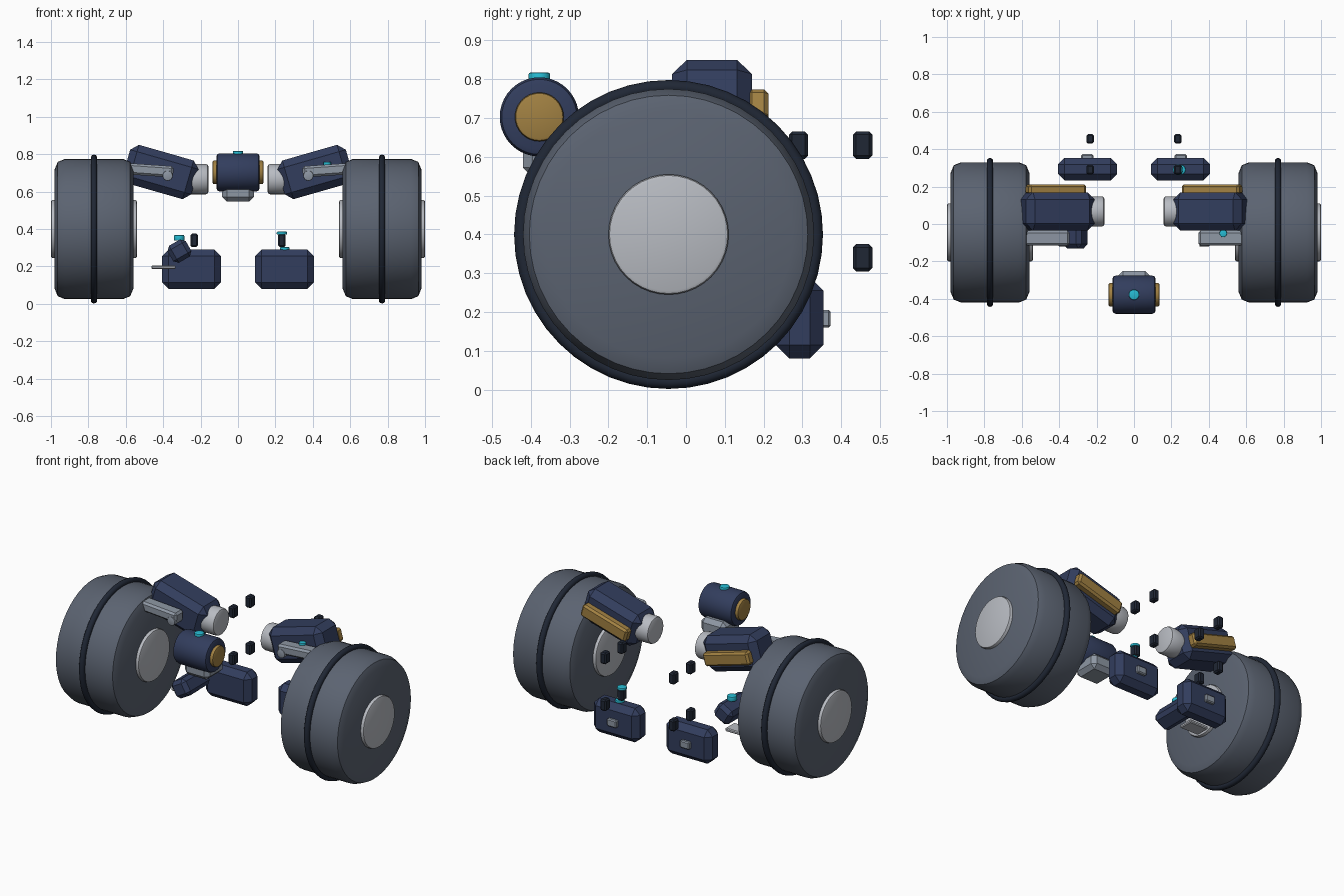
import bpy, bmesh
from math import radians, pi
from mathutils import Matrix, Vector

if "Cube" in bpy.data.objects:
    bpy.data.objects.remove(bpy.data.objects["Cube"])


def mat(name, rgb):
    m = bpy.data.materials.new(name)
    m.diffuse_color = (*rgb, 1)
    m.use_nodes = True
    m.node_tree.nodes["Principled BSDF"].inputs["Base Color"].default_value = m.diffuse_color
    return m


NAVY = mat("navy", (0.032, 0.047, 0.11))
SLATE = mat("slate", (0.105, 0.125, 0.165))
DARK = mat("dark", (0.014, 0.02, 0.035))
GOLD = mat("gold", (0.36, 0.22, 0.055))
CYAN = mat("cyan", (0.02, 0.5, 0.65))
LIGHT = mat("light_metal", (0.48, 0.5, 0.54))
STEEL = mat("steel", (0.27, 0.31, 0.37))


def finish(bm, name, m, loc, rot, smooth):
    me = bpy.data.meshes.new(name)
    bm.to_mesh(me)
    bm.free()
    ob = bpy.data.objects.new(name, me)
    bpy.context.collection.objects.link(ob)
    ob.location = loc
    ob.rotation_euler = rot
    me.materials.append(m)
    if smooth:
        bpy.ops.object.select_all(action='DESELECT')
        ob.select_set(True)
        bpy.context.view_layer.objects.active = ob
        bpy.ops.object.shade_smooth_by_angle(angle=radians(35))
    return ob


def box(name, size, loc, m, bevel=0.01, tilt=0):
    """Chamfered box, tilt in degrees about the y axis."""
    bm = bmesh.new()
    bmesh.ops.create_cube(bm, size=1, matrix=Matrix.Diagonal((*size, 1)))
    bmesh.ops.bevel(bm, geom=bm.edges[:], offset=bevel, segments=1,
                    affect='EDGES', profile=0.5)
    return finish(bm, name, m, loc, (0, radians(tilt), 0), False)


def cyl(name, r, length, loc, m, axis='Z', bevel=0.005, segs=32, bsegs=2):
    """Cylinder with rounded rims along the given axis."""
    bm = bmesh.new()
    bmesh.ops.create_cone(bm, cap_ends=True, segments=segs, radius1=r,
                          radius2=r, depth=length)
    rims = [e for e in bm.edges if abs(e.verts[0].co.z - e.verts[1].co.z) < 1e-5]
    bmesh.ops.bevel(bm, geom=rims, offset=bevel, segments=bsegs,
                    affect='EDGES', profile=0.5)
    rot = {'X': (0, pi / 2, 0), 'Y': (pi / 2, 0, 0), 'Z': (0, 0, 0)}[axis]
    return finish(bm, name, m, loc, rot, True)


for s, side in ((-1, "left"), (1, "right")):
    # Wheel: tyre, centre ridge, hub
    c = Vector((s * 0.77, -0.045, 0.4))
    cyl(side + "_tyre", 0.375, 0.42, c, SLATE, 'X', 0.055, 48)
    cyl(side + "_hub", 0.155, 0.46, c, LIGHT, 'X', 0.01, 40)
    bpy.ops.mesh.primitive_torus_add(major_radius=0.38, minor_radius=0.018,
                                     major_segments=48, minor_segments=10,
                                     location=c, rotation=(0, pi / 2, 0))
    ridge = bpy.context.object
    ridge.name = side + "_tyre_ridge"
    ridge.data.materials.append(DARK)
    bpy.ops.object.shade_smooth()

    # Tilted shoulder with joint, rear bar and front rail
    box(side + "_shoulder", (0.38, 0.205, 0.215), (s * 0.413, 0.067, 0.705),
        NAVY, 0.038, -16 * s)
    cyl(side + "_shoulder_joint", 0.081, 0.12, (s * 0.218, 0.067, 0.667),
        LIGHT, 'X', 0.014)
    box(side + "_rear_bar", (0.32, 0.055, 0.08), (s * 0.418, 0.185, 0.695),
        GOLD, 0.012, -16 * s)
    box(side + "_front_rail", (0.245, 0.08, 0.06), (s * 0.468, -0.076, 0.714),
        STEEL, 0.012, -4 * s)
    cyl(side + "_rail_pin", 0.027, 0.08, (s * 0.376, -0.08, 0.685), STEEL, 'Y')

    # Rear lower pod with latch
    box(side + "_pod", (0.315, 0.122, 0.21), (s * 0.248, 0.293, 0.185), NAVY, 0.035)
    box(side + "_pod_latch", (0.065, 0.03, 0.046), (s * 0.25, 0.358, 0.183), STEEL, 0.006)

    # Four floating dark studs
    for y in (0.29, 0.455):
        for z in (0.34, 0.63):
            box(side + "_stud", (0.04, 0.05, 0.07), (s * 0.235, y, z), DARK, 0.008)

# Sensor head
cyl("head", 0.102, 0.232, (0, -0.378, 0.703), NAVY, 'X', 0.018, 40)
cyl("head_side_caps", 0.063, 0.272, (0, -0.378, 0.703), GOLD, 'X', 0.008)
cyl("head_lamp", 0.028, 0.03, (0, -0.378, 0.802), CYAN)
box("neck", (0.17, 0.17, 0.1), (0, -0.335, 0.597), STEEL, 0.025)

# Left hanging module with lamp and plate
box("side_module", (0.112, 0.23, 0.105), (-0.313, -0.015, 0.282), NAVY, 0.022, -30)
cyl("module_lamp", 0.028, 0.03, (-0.315, 0.0, 0.353), CYAN)
box("side_plate", (0.13, 0.09, 0.02), (-0.398, 0.05, 0.196), LIGHT, 0.005)

# Lamps on the right side
cyl("pod_lamp", 0.026, 0.02, (0.25, 0.29, 0.293), CYAN)
cyl("stud_lamp", 0.028, 0.016, (0.235, 0.29, 0.378), CYAN)
cyl("rail_lamp", 0.02, 0.018, (0.477, -0.05, 0.75), CYAN, bevel=0.003)
